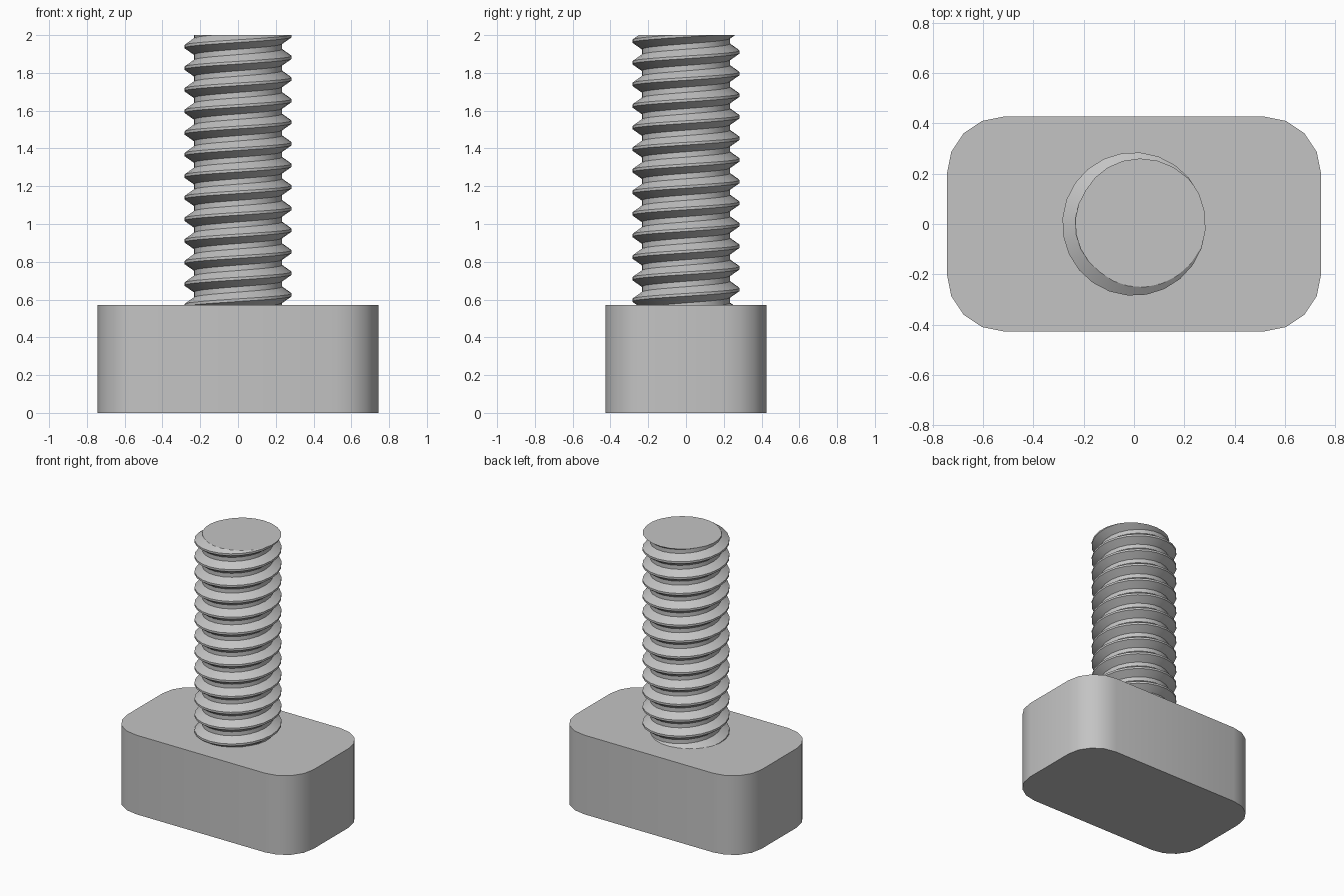
import bpy, bmesh, math

cube = bpy.data.objects.get("Cube")
if cube:
    bpy.data.objects.remove(cube, do_unlink=True)

HEAD_X, HEAD_Y, HEAD_Z, CORNER = 0.743, 0.427, 0.571, 0.227
TOP, PITCH, R_CREST, R_ROOT = 2.0, 0.1143, 0.285, 0.234
SEGS, TURNS = 24, 17
PHASE = math.radians(10)  # direction in which the crest meets the top

steel = bpy.data.materials.new("grey_steel")
steel.use_nodes = True
grey = (0.55, 0.55, 0.55, 1)
steel.diffuse_color = grey
steel.node_tree.nodes["Principled BSDF"].inputs["Base Color"].default_value = grey


def finish(bm, name):
    bmesh.ops.recalc_face_normals(bm, faces=bm.faces)
    mesh = bpy.data.meshes.new(name)
    bm.to_mesh(mesh)
    bm.free()
    mesh.materials.append(steel)
    obj = bpy.data.objects.new(name, mesh)
    bpy.context.collection.objects.link(obj)
    bpy.ops.object.select_all(action='DESELECT')
    obj.select_set(True)
    bpy.context.view_layer.objects.active = obj
    bpy.ops.object.shade_smooth_by_angle(angle=math.radians(30))
    return obj


# Head: block with rounded upright corners
bm = bmesh.new()
outline = []
for quarter, (sx, sy) in enumerate([(1, 1), (-1, 1), (-1, -1), (1, -1)]):
    for i in range(5):
        a = (quarter + i / 4) * math.pi / 2
        outline.append(bm.verts.new((sx * (HEAD_X - CORNER) + CORNER * math.cos(a),
                                     sy * (HEAD_Y - CORNER) + CORNER * math.sin(a), 0)))
base = bm.faces.new(outline)
raised = bmesh.ops.extrude_face_region(bm, geom=[base], use_keep_orig=True)["geom"]
bmesh.ops.translate(bm, vec=(0, 0, HEAD_Z),
                    verts=[g for g in raised if isinstance(g, bmesh.types.BMVert)])
finish(bm, "bolt_head")

# Threaded shaft: a trapezoid profile wound into a right-handed helix
flat_c, flat_r = PITCH / 16, PITCH / 8
profile = [(R_ROOT, flat_r - PITCH / 2), (R_CREST, -flat_c),
           (R_CREST, flat_c), (R_ROOT, PITCH / 2 - flat_r)]
bm = bmesh.new()
columns = []
for k in range(SEGS * TURNS + 1):
    a = math.tau * k / SEGS
    z = TOP + PITCH * (k / SEGS - (TURNS - 2))
    columns.append([bm.verts.new((r * math.cos(a + PHASE), r * math.sin(a + PHASE), z + dz))
                    for r, dz in profile])
for k in range(SEGS * TURNS):
    here, after = columns[k], columns[k + 1]
    for j in range(3):
        bm.faces.new((here[j], after[j], after[j + 1], here[j + 1]))
    # Root strip joins this turn to the next one up
    if k + SEGS + 1 < len(columns):
        bm.faces.new((here[3], after[3], columns[k + SEGS + 1][0], columns[k + SEGS][0]))

# Trim both ends flat and close them
for z, direction in ((HEAD_Z - 0.02, -1), (TOP, 1)):
    bmesh.ops.bisect_plane(bm, geom=bm.verts[:] + bm.edges[:] + bm.faces[:],
                           plane_co=(0, 0, z), plane_no=(0, 0, direction),
                           clear_outer=True)
bmesh.ops.remove_doubles(bm, verts=bm.verts, dist=0.00001)
bmesh.ops.holes_fill(bm, edges=[e for e in bm.edges if e.is_boundary], sides=0)
finish(bm, "threaded_shaft")
